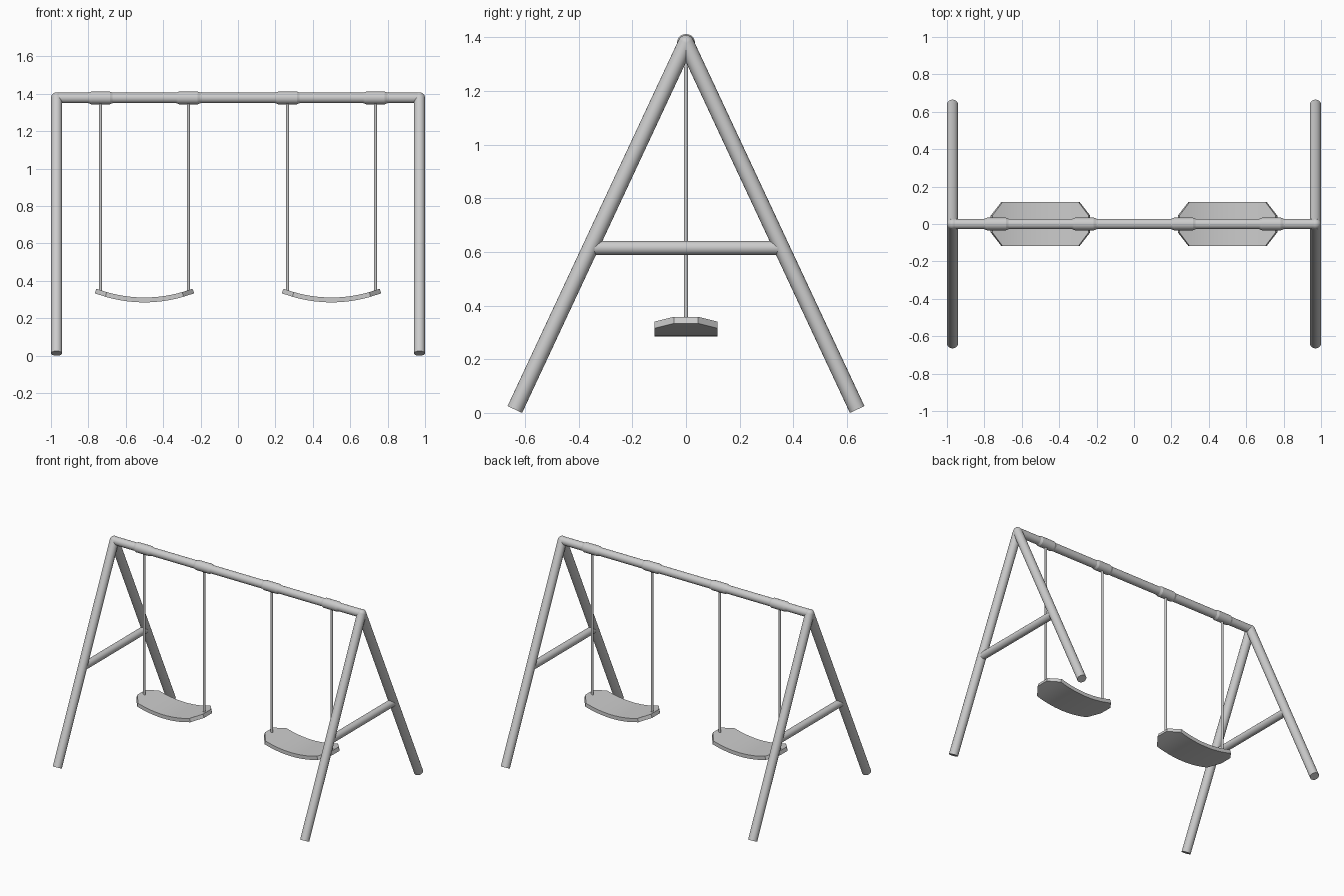
import bpy, bmesh, math
from mathutils import Vector

if "Cube" in bpy.data.objects:
    bpy.data.objects.remove(bpy.data.objects["Cube"])

TOP = 1.378          # height of the top bar axis
R = 0.03             # leg radius


def finish(name, bm, angle=40):
    bmesh.ops.recalc_face_normals(bm, faces=bm.faces)
    me = bpy.data.meshes.new(name)
    bm.to_mesh(me)
    bm.free()
    ob = bpy.data.objects.new(name, me)
    bpy.context.collection.objects.link(ob)
    bpy.ops.object.select_all(action='DESELECT')
    ob.select_set(True)
    bpy.context.view_layer.objects.active = ob
    bpy.ops.object.shade_smooth_by_angle(angle=math.radians(angle))
    return ob


def lathe(name, a, b, profile, sides=20, angle=40):
    """Closed tube from a to b; profile = (fraction along, radius)."""
    a, b = Vector(a), Vector(b)
    q = (b - a).to_track_quat('Z', 'Y')
    bm = bmesh.new()
    rings = []
    for t, r in profile:
        c = a.lerp(b, t)
        rings.append([bm.verts.new(c + q @ Vector((
            r * math.cos(2 * math.pi * i / sides),
            r * math.sin(2 * math.pi * i / sides), 0))) for i in range(sides)])
    for p, n in zip(rings, rings[1:]):
        for i in range(sides):
            j = (i + 1) % sides
            bm.faces.new((p[i], p[j], n[j], n[i]))
    bm.faces.new(rings[0])
    bm.faces.new(rings[-1])
    return finish(name, bm, angle)


def tube(name, a, b, r, sides=20):
    return lathe(name, a, b, [(0, r), (1, r)], sides)


def seat(name, cx):
    """Sagging plank with clipped corners."""
    hx, hy, end_y, clip, thick, sag = 0.257, 0.118, 0.045, 0.055, 0.026, 0.047
    inner = hx - clip
    xs = [-hx] + [-inner + 2 * inner * i / 14 for i in range(15)] + [hx]
    bm = bmesh.new()
    rings = []
    for x in xs:
        w = end_y if abs(x) == hx else hy
        z = 0.311 + sag * (x / hx) ** 2
        n = Vector((-2 * sag * x / hx ** 2, 0, 1)).normalized() * thick
        top = Vector((cx + x, 0, z))
        rings.append([bm.verts.new(top + Vector((0, s * w, 0)) - k * n)
                      for s, k in ((-1, 0), (1, 0), (1, 1), (-1, 1))])
    for p, q in zip(rings, rings[1:]):
        for i in range(4):
            j = (i + 1) % 4
            bm.faces.new((p[i], p[j], q[j], q[i]))
    bm.faces.new(rings[0])
    bm.faces.new(rings[-1])
    return finish(name, bm, 30)


# A-frames at both ends
for side, x in (("left", -0.97), ("right", 0.97)):
    for pos, s in (("front", -1), ("back", 1)):
        tube(f"{side}_{pos}_leg", (x, s * 0.638, 0.0126), (x, 0, TOP), R)
    tube(f"{side}_cross_brace", (x, -0.352, 0.615), (x, 0.352, 0.615), 0.026)
    bm = bmesh.new()
    bmesh.ops.create_uvsphere(bm, u_segments=20, v_segments=12, radius=R)
    bmesh.ops.translate(bm, verts=bm.verts, vec=(x, 0, TOP))
    finish(f"{side}_top_joint", bm)

# Top bar
tube("top_bar", (-0.97, 0, TOP), (0.97, 0, TOP), 0.028)

# Two swings: seat, ropes and the collars they hang from
for side, cx in (("left", -0.5), ("right", 0.5)):
    seat(f"{side}_seat", cx)
    for pos, dx in (("outer", math.copysign(0.235, cx)),
                    ("inner", -math.copysign(0.235, cx))):
        x = cx + dx
        tube(f"{side}_{pos}_rope", (x, 0, 0.335), (x, 0, TOP), 0.008, 12)
        lathe(f"{side}_{pos}_collar", (x - 0.065, 0, TOP), (x + 0.065, 0, TOP),
              [(0, 0.028), (0.12, 0.034), (0.88, 0.034), (1, 0.028)], angle=20)
